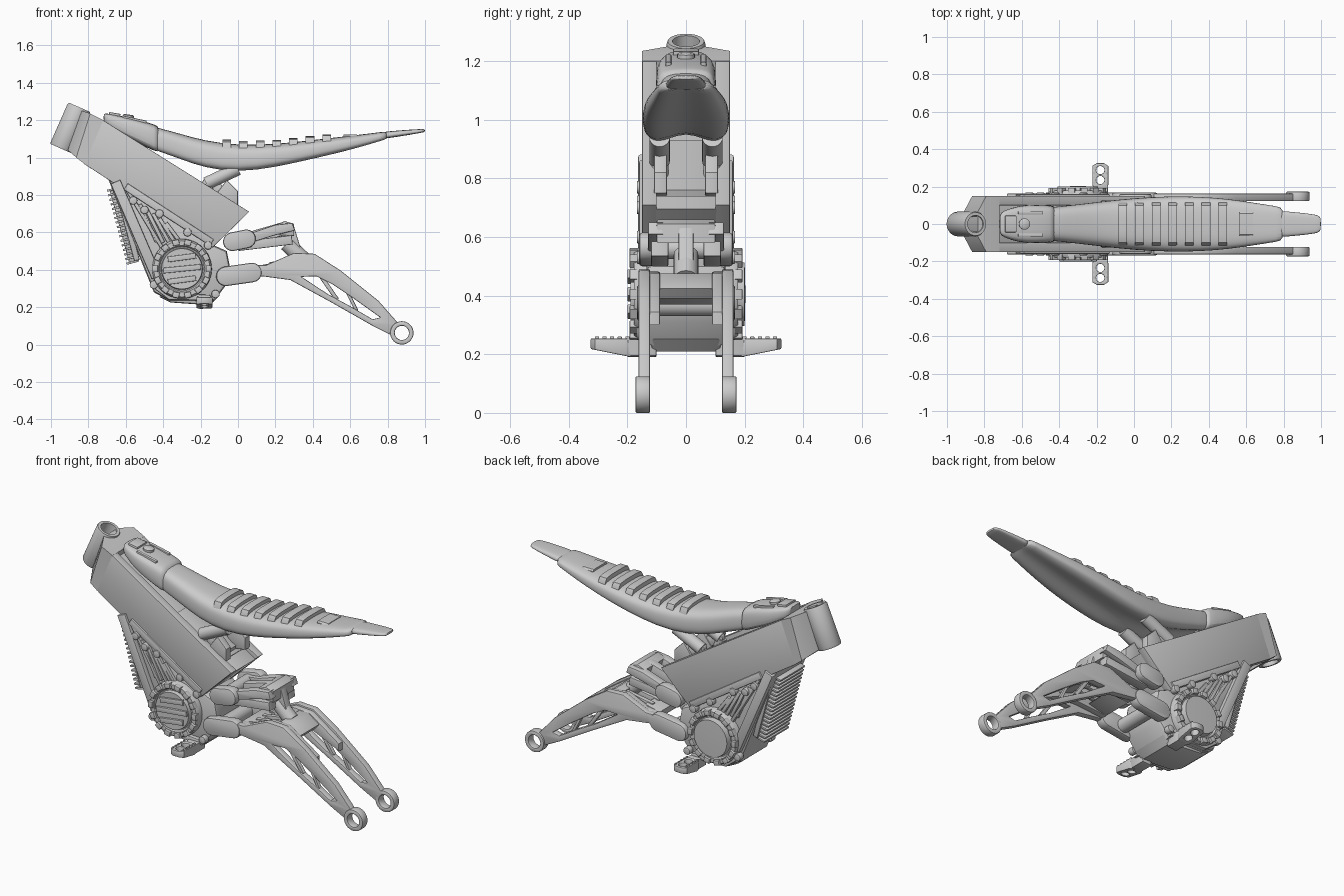
import bpy, bmesh
from math import pi, cos, sin, copysign
from mathutils import Vector, Matrix

if "Cube" in bpy.data.objects:
    bpy.data.objects.remove(bpy.data.objects["Cube"])


def finish(name, bm, angle=35, subsurf=0):
    bmesh.ops.remove_doubles(bm, verts=bm.verts, dist=1e-5)
    bmesh.ops.recalc_face_normals(bm, faces=bm.faces)
    me = bpy.data.meshes.new(name)
    bm.to_mesh(me)
    bm.free()
    me.shade_smooth()
    me.set_sharp_from_angle(angle=angle * pi / 180)
    ob = bpy.data.objects.new(name, me)
    bpy.context.collection.objects.link(ob)
    if subsurf:
        m = ob.modifiers.new("subsurf", 'SUBSURF')
        m.levels = m.render_levels = subsurf
    return ob


def plate(name, loops, y0, y1, bevel=0.006):
    """Side profile in x/z (first loop outside, others holes) from y0 to y1."""
    cu = bpy.data.curves.new(name, 'CURVE')
    cu.dimensions, cu.fill_mode = '2D', 'BOTH'
    cu.extrude, cu.bevel_depth, cu.offset = abs(y1 - y0) / 2 - bevel, bevel, -bevel
    cu.bevel_resolution = 1
    for pts in loops:
        sp = cu.splines.new('POLY')
        sp.points.add(len(pts) - 1)
        for p, (x, z) in zip(sp.points, pts):
            p.co = (x, z, 0, 1)
        sp.use_cyclic_u = True
    tmp = bpy.data.objects.new(name + "_curve", cu)
    bpy.context.collection.objects.link(tmp)
    me = bpy.data.meshes.new_from_object(tmp.evaluated_get(bpy.context.evaluated_depsgraph_get()))
    bm = bmesh.new()
    bm.from_mesh(me)
    bpy.data.objects.remove(tmp)
    bm.transform(Matrix.Translation((0, (y0 + y1) / 2, 0)) @ Matrix.Rotation(pi / 2, 4, 'X'))
    return finish(name, bm)


def pair(name, loops, y0, y1, bevel=0.006):
    plate("left_" + name, loops, y0, y1, bevel)
    plate("right_" + name, loops, -y1, -y0, bevel)


def loft(name, rings, subsurf=0, angle=35):
    bm = bmesh.new()
    vs = [[bm.verts.new(p) for p in r] for r in rings]
    n = len(rings[0])
    for a, b in zip(vs, vs[1:]):
        for i in range(n):
            bm.faces.new((a[i], a[(i + 1) % n], b[(i + 1) % n], b[i]))
    bm.faces.new(vs[0])
    bm.faces.new(vs[-1])
    return finish(name, bm, angle, subsurf)


def lathe(name, origin, axis, profile, n=40):
    """Closed (radius, distance) profile turned around an axis."""
    o, a = Vector(origin), Vector(axis).normalized()
    q = a.to_track_quat('Z', 'Y')
    bm = bmesh.new()
    vs = [[bm.verts.new(o + q @ Vector((r * cos(2 * pi * k / n), r * sin(2 * pi * k / n), t)))
           for r, t in profile] for k in range(n)]
    m = len(profile)
    for k in range(n):
        a, b = vs[k], vs[(k + 1) % n]
        for i in range(m):
            j = (i + 1) % m
            if profile[i][0] < 1e-5 and profile[j][0] < 1e-5:
                continue
            f = [a[i], a[j], b[j], b[i]]
            if profile[j][0] < 1e-5:
                f = [a[i], a[j], b[i]]
            elif profile[i][0] < 1e-5:
                f = [a[i], a[j], b[j]]
            bm.faces.new(f)
    return finish(name, bm)


def rod(name, p0, p1, r, n=24):
    d = Vector(p1) - Vector(p0)
    return lathe(name, p0, d, [(0, 0), (r, 0), (r, d.length), (0, d.length)], n)


def circ(x, z, r, n=32):
    return [(x + r * cos(2 * pi * k / n), z + r * sin(2 * pi * k / n)) for k in range(n)]


def bar(x0, z0, x1, z1, w):
    d = Vector((x1 - x0, z1 - z0)).normalized() * w / 2
    return [(x0 + d.y, z0 - d.x), (x1 + d.y, z1 - d.x), (x1 - d.y, z1 + d.x), (x0 - d.y, z0 + d.x)]


def capsule(x0, z0, x1, z1, r, n=10):
    d = Vector((x1 - x0, z1 - z0)).normalized()
    out = []
    for cx, cz, s in ((x1, z1, 1), (x0, z0, -1)):
        for k in range(n + 1):
            t = -pi / 2 + pi * k / n
            c, e = s * cos(t), s * sin(t)
            out.append((cx + r * (c * d.x - e * d.y), cz + r * (c * d.y + e * d.x)))
    return out


# Head tube and tapered nose
lathe("head_tube", (-0.945, 0, 1.047), (0.098, 0, 0.222),
      [(0.046, 0), (0.062, 0), (0.066, 0.01), (0.066, 0.232), (0.062, 0.242), (0.046, 0.242)])
nose = [(-.835, 1.25, -.91, 1.04, .065), (-.79, 1.235, -.865, 1.0, .15), (-.72, 1.2, -.82, .965, .15)]
loft("frame_nose", [[(a, -h, b), (a, h, b), (c, h, d), (c, -h, d)] for a, b, c, d, h in nose])

# Main frame: two side beams, rear cap and inner tray
pair("frame_beam", [[(-.73, 1.205), (.06, .71), (-.135, .52), (-.825, .967)]], .10, .15, .003)
plate("frame_rear_cap", [[(-.03, .74), (.045, .695), (-.13, .53), (-.22, .585)]], -.11, .11)
plate("frame_tray", [[(-.74, 1.16), (-.05, .725), (-.14, .545), (-.81, .975)]], -.105, .105)
plate("tray_top_block", [[(-.35, .93), (-.06, .76), (-.08, .70), (-.36, .85)]], -.08, .08)

# Lower housing and the raised side details
body = [(-.70, .90), (-.62, .86), (-.15, .54), (-.06, .50), (-.04, .40), (-.07, .31),
        (-.13, .23), (-.37, .235), (-.45, .28), (-.58, .60)]
plate("motor_housing", [body], -.135, .135, .02)
pair("housing_front_rail", [bar(-.655, .87, -.435, .36, .055)], .125, .163)
pair("housing_inner_rail", [bar(-.60, .84, -.395, .50, .02)], .125, .155)
pair("housing_lower_rail", [[(-.46, .31), (-.43, .34), (-.35, .275), (-.15, .265), (-.13, .235), (-.37, .24)]], .125, .158)
pair("housing_top_rail", [bar(-.60, .845, -.14, .545, .04)], .125, .16)
for i in range(5):
    x = -.525 + i * .035
    pair(f"cooling_slat_{i}", [bar(x, .75 - i * .025, x + .09, .55 - i * .005, .02)], .13, .152, .004)
for i, (x, z) in enumerate([(-.56, .77), (-.42, .70), (-.27, .60), (-.16, .53), (-.45, .32), (-.12, .27), (-.5, .72)]):
    pair(f"housing_bolt_{i}", [circ(x, z, .022, 16)], .13, .168, .005)
plate("skid_guard", [[(-.42, .255), (-.36, .225), (-.15, .21), (-.11, .25), (-.15, .28), (-.38, .28)]], -.12, .12, .012)

# Front radiator with stacked fins
plate("radiator_core", [[(-.685, .82), (-.63, .84), (-.53, .45), (-.58, .43)]], -.10, .10)
for i in range(17):
    t = i / 16
    x, z = -.668 + t * .105, .83 - t * .39
    plate(f"radiator_fin_{i}", [bar(x - .032, z - .008, x + .03, z + .008, .011)], -.115, .115, .002)
pair("radiator_side", [bar(-.645, .84, -.54, .45, .03)], .105, .125)

# Round motor covers with rim lugs
mx, mz = -.30, .405
for s, nm in ((-1, "right"), (1, "left")):
    lathe(nm + "_motor_cover", (mx, 0, mz), (0, s, 0),
          [(0, .12), (.16, .12), (.16, .16), (.15, .178), (.125, .178), (.118, .168), (.112, .168),
           (.108, .19 if s < 0 else .20), (0, .185 if s < 0 else .203)], 48)
    for k in range(14):
        a = 2 * pi * k / 14
        u, v = cos(a), sin(a)
        y = sorted((s * .15, s * .193))
        plate(f"{nm}_cover_lug_{k}", [bar(mx + .128 * u, mz + .128 * v, mx + .158 * u, mz + .158 * v, .036)], *y, .004)
for i, (o, l) in enumerate([(-.06, .075), (0, .1), (.06, .075)]):
    plate(f"cover_bar_{i}", [bar(mx - l, mz + o - .01, mx + l, mz + o + .01, .03)], -.2, -.18, .004)

# Seat lofted from rounded sections with a hollow underside
seat = [(-.46, .088, 1.165, 1.04), (-.44, .09, 1.163, 1.03), (-.30, .105, 1.125, .98), (-.18, .12, 1.09, .935),
        (0, .14, 1.065, .91), (.2, .15, 1.072, .94), (.35, .147, 1.088, .975), (.5, .136, 1.105, 1.01),
        (.65, .113, 1.122, 1.05), (.77, .094, 1.137, 1.088), (.8, .088, 1.14, 1.098)]


def section(x, h, zt, zb, n=24, hollow=.25, p=.62):
    ring, c = [], zb + (zt - zb) * .4
    for k in range(n):
        a = 2 * pi * k / n
        y = copysign(abs(cos(a)) ** p, cos(a))
        z = copysign(abs(sin(a)) ** p, sin(a))
        zz = c + z * (zt - c) if z > 0 else c + z * (c - zb) + hollow * (zt - zb) * max(0, 1 - abs(y) * 1.4) * abs(z)
        ring.append((x, h * y, zz))
    return ring


loft("seat", [section(*s) for s in seat], 1, 60)
tail = [(.78, .07, 1.137, 1.10), (.8, .07, 1.14, 1.103), (.9, .06, 1.148, 1.118), (.985, .05, 1.153, 1.133), (1.0, .035, 1.152, 1.137)]
loft("seat_tail", [section(*s, 16, 0) for s in tail], 1, 60)


def seat_at(x, i):
    for a, b in zip(seat, seat[1:]):
        if a[0] <= x <= b[0]:
            t = (x - a[0]) / (b[0] - a[0])
            return a[i] + t * (b[i] - a[i])


def grip(name, x, w, half, lift):
    h, zt, zb = (seat_at(x, i) for i in (1, 2, 3))
    rings, c = [], zb + (zt - zb) * .4
    for k in range(15):
        y = half * (k / 7 - 1)
        z = c + (zt - c) * (1 - (abs(y) / h) ** (2 / .62)) ** .31
        up = lift if 0 < k < 14 else 0
        rings.append([(x - w, y, z - .02), (x - w, y, z + up), (x + w, y, z + up), (x + w, y, z - .02)])
    loft(name, rings)


# Grip ribs across the seat
for i in range(7):
    grip(f"seat_rib_{i}", -.06 + i * .089, .023, .115, .022)
grip("seat_rear_pad", .6, .035, .065, .007)

# Front cowl, cap and small pads
cowl = [(-.72, .055, 1.238, 1.19), (-.70, .07, 1.236, 1.17), (-.62, .10, 1.222, 1.12), (-.52, .105, 1.20, 1.07),
        (-.44, .10, 1.175, 1.03), (-.42, .098, 1.165, 1.03)]
loft("front_cowl", [section(*s, 16, 0, .5) for s in cowl], 1, 40)
lathe("cowl_cap", (-.59, 0, 1.19), (.15, 0, 1), [(0, 0), (.03, 0), (.03, .035), (.022, .04), (0, .04)], 20)
plate("cowl_pad", [bar(-.69, 1.232, -.63, 1.222, .022)], -.045, .045)
pair("cowl_strip", [bar(-.62, 1.215, -.49, 1.187, .02)], .05, .07)

# Seat support arms and brackets
for s, nm in ((-1, "right"), (1, "left")):
    rod(nm + "_seat_arm", (-.17, s * .09, .86), (.0, s * .09, .94), .035)
    rod(nm + "_seat_arm_leg", (-.17, s * .09, .86), (-.14, s * .09, .76), .03)
pair("seat_bracket", [capsule(-.16, .865, -.03, .78, .03)], .07, .10)
pair("seat_bracket_foot", [[(-.06, .88), (.0, .82), (.0, .75), (-.06, .74), (-.12, .80)]], .065, .11)

# Pivot plates and suspension rocker
pair("lower_pivot_plate", [capsule(-.065, .365, .075, .385, .052)], .11, .168, .01)
pair("upper_pivot_plate", [capsule(-.03, .55, .045, .565, .05)], .10, .16, .01)
rod("swingarm_axle", (-.02, -.14, .37), (-.02, .14, .37), .04)
rod("rocker_axle", (0, -.13, .56), (0, .13, .56), .035)
pair("rocker_arm", [[(.0, .59), (.08, .60), (.2, .64), (.29, .65), (.305, .61), (.2, .585), (.02, .53)]], .075, .13)
pair("rocker_lower_arm", [bar(.0, .525, .29, .56, .05)], .06, .12)
plate("rocker_bridge", [[(.20, .64), (.25, .66), (.30, .645), (.30, .58), (.22, .585)]], -.10, .10)
plate("center_link", [[(.05, .60), (.24, .655), (.30, .63), (.34, .50), (.28, .49), (.23, .58), (.05, .53)]], -.025, .025)
rod("shock_body", (.26, 0, .54), (.35, 0, .455), .042)

# Swingarm side frames with open windows and axle eyes
window = [(.34, .362), (.42, .365), (.50, .325), (.62, .245), (.76, .145), (.72, .135), (.6, .205), (.48, .27)]
arm = [(.05, .425), (.15, .425), (.30, .49), (.41, .485), (.55, .395), (.75, .235), (.86, .11), (.82, .05),
       (.72, .10), (.5, .225), (.28, .345), (.13, .365), (.05, .36)]
pair("swingarm_side", [arm, window], .122, .162)
pair("swingarm_top_beam", [[(.10, .42), (.18, .43), (.30, .482), (.41, .475), (.60, .345), (.60, .30),
                            (.42, .38), (.30, .385), (.12, .37)]], .088, .135)
pair("swingarm_brace", [bar(.44, .37, .53, .24, .022)], .13, .155)
pair("swingarm_brace_rear", [bar(.58, .29, .635, .18, .018)], .13, .155)
pair("axle_eye", [circ(.876, .0625, .0625), circ(.876, .0625, .038)], .122, .173)

# Bridge between the swingarm sides
plate("bridge_front", [[(.10, .42), (.20, .44), (.24, .40), (.12, .37)]], -.10, .10)
plate("bridge_rear", [[(.34, .475), (.40, .475), (.47, .425), (.44, .39), (.36, .42)]], -.10, .10)
for i, y in enumerate((-.06, 0, .06)):
    plate(f"bridge_rib_{i}", [bar(.17, .42, .38, .455, .04)], y - .014, y + .014)

# Foot pegs: tapered cleat with two holes and teeth
for s, nm in ((-1, "right"), (1, "left")):
    peg = plate(nm + "_foot_peg", [[(-.215, .19), (-.145, .19), (-.137, .21), (-.137, .31), (-.16, .325),
                                    (-.20, .325), (-.223, .31), (-.223, .21)],
                                   circ(-.18, .235, .022, 16), circ(-.18, .288, .022, 16)], -.018, .018, .004)
    peg.data.transform(Matrix.Rotation(-pi / 2, 4, 'X'))
    for v in peg.data.vertices:
        y, z = abs(v.co.y), v.co.z
        v.co = (v.co.x, s * y, .236 + z - (.325 - y) * (.2 if z < 0 else 0))
    if s < 0:
        peg.data.flip_normals()
    for e in (-.218, -.15):
        for k in range(5):
            y = s * (.2 + k * .026)
            plate(f"{nm}_peg_tooth_{k}", [[(e, .245), (e + .008, .245), (e + .008, .26), (e, .26)]], y - .007, y + .007, .001)
    y = sorted((s * .10, s * .20))
    plate(nm + "_peg_mount", [[(-.21, .25), (-.14, .25), (-.145, .195), (-.205, .19)]], *y)
